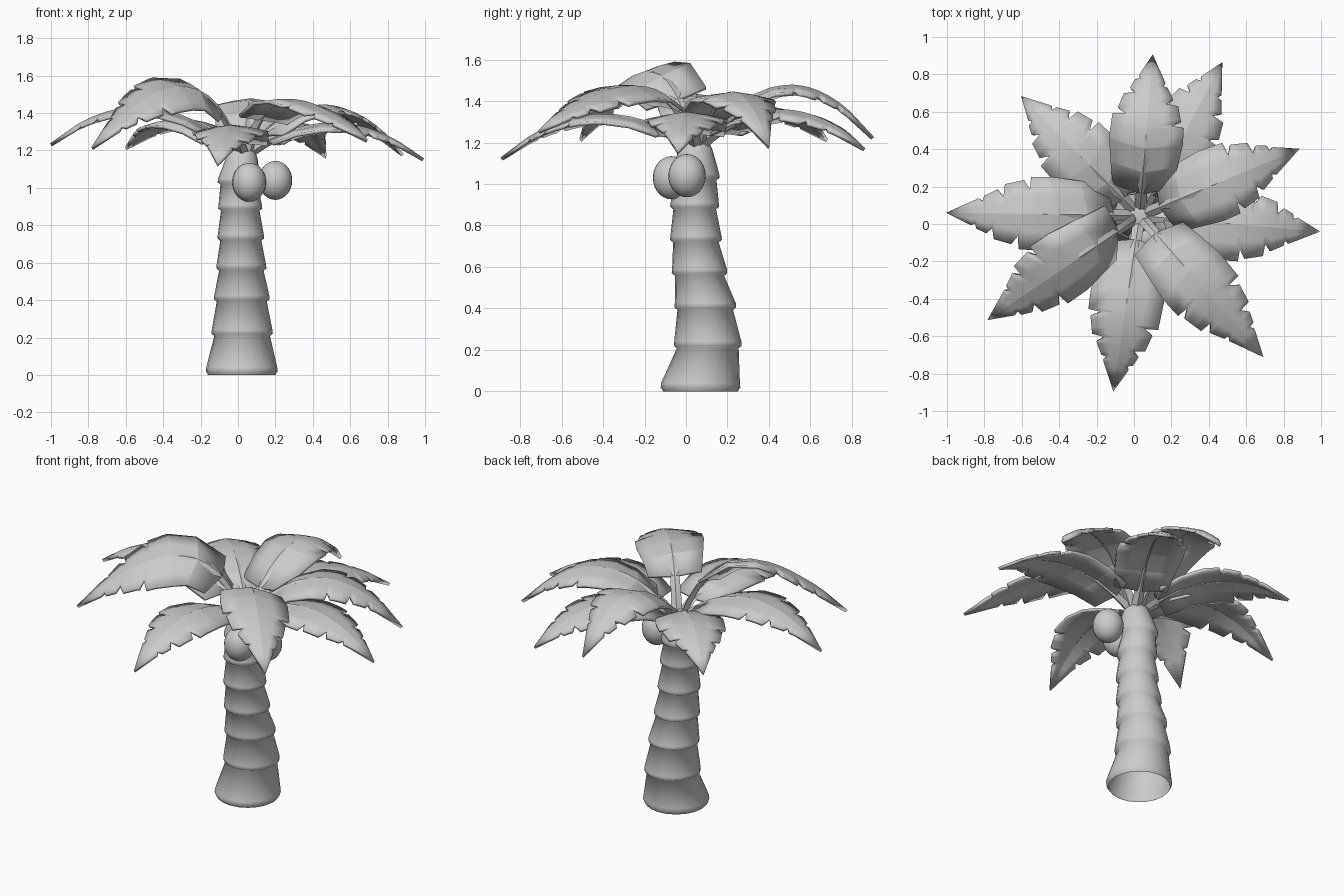
import bpy, bmesh, math
from mathutils import Vector, Matrix

if "Cube" in bpy.data.objects:
    bpy.data.objects.remove(bpy.data.objects["Cube"])


def finish(name, bm, angle=35):
    bmesh.ops.recalc_face_normals(bm, faces=bm.faces)
    me = bpy.data.meshes.new(name)
    bm.to_mesh(me)
    bm.free()
    ob = bpy.data.objects.new(name, me)
    bpy.context.collection.objects.link(ob)
    bpy.ops.object.select_all(action='DESELECT')
    ob.select_set(True)
    bpy.context.view_layer.objects.active = ob
    bpy.ops.object.shade_smooth_by_angle(angle=math.radians(angle))
    return ob


def loft(bm, rings, cap_end=True):
    """Skin a list of rings of points into a tube."""
    vs = [[bm.verts.new(p) for p in r] for r in rings]
    n = len(vs[0])
    for a, b in zip(vs, vs[1:]):
        for i in range(n):
            j = (i + 1) % n
            bm.faces.new((a[i], a[j], b[j], b[i]))
    if cap_end:
        bm.faces.new(vs[-1])


# Trunk: stacked flaring segments, each (z, centre x, centre y, radius) at its base
segs = [(0.02, .020, .070, .192), (.22, .022, .105, .164), (.405, .020, .093, .149),
        (.57, .018, .065, .134), (.73, .015, .048, .125), (.89, .012, .042, .118),
        (1.03, .005, .048, .114), (1.17, .02, .045, .10)]


def ring(z, cx, cy, r, n=20):
    return [(cx + r * math.cos(2 * math.pi * i / n), cy + r * math.sin(2 * math.pi * i / n), z)
            for i in range(n)]


bm = bmesh.new()
rings = [ring(0, .02, .07, .18)]
for a, b in zip(segs, segs[1:]):
    rings.append(ring(*a))
    rings.append(ring(a[0] + .02, a[1], a[2], a[3] - .002))
    rings.append(ring(b[0] - .012, b[1], b[2], b[3] - .015))
rings += [ring(1.195, .02, .045, .07), ring(1.205, .02, .045, .04)]
loft(bm, rings)
finish("trunk", bm, 80)

# Coconuts
for i, c in enumerate([(.06, -.07, 1.03), (.20, .005, 1.04)]):
    bm = bmesh.new()
    bmesh.ops.create_uvsphere(bm, u_segments=24, v_segments=14, radius=1)
    bm.transform(Matrix.Translation(c) @ Matrix.Diagonal((.09, .09, .104, 1)))
    finish(f"coconut_{i + 1}", bm, 60)

# Fronds: blade half-width along the rib, with torn notches on each side
LEFT = [(.11, .150), (.25, .17), (.42, .188), (.585, .180), (.60, .110), (.63, .155),
        (.73, .130), (.745, .070), (.775, .100), (.83, .078), (.84, .05), (.86, .06), (1, 0)]
RIGHT = [(.11, .150), (.25, .172), (.40, .190), (.52, .188), (.535, .125), (.56, .172),
         (.67, .150), (.685, .085), (.715, .122), (.79, .088), (.80, .06), (.82, .075), (1, 0)]
HUB = Vector((.03, .045, 1.18))


def width(table, t):
    for (a, wa), (b, wb) in zip(table, table[1:]):
        if t <= b:
            return wa + (wb - wa) * max(0, t - a) / (b - a)
    return 0


def frond(name, tip, mid_z, roll=0, reach=.45, start=.11, size=1):
    tip = Vector(tip)
    out = Vector((tip.x - HUB.x, tip.y - HUB.y, 0)).normalized()
    p0 = HUB + out * .03
    mid = p0.lerp(tip, reach)
    mid.z = mid_z
    ctrl = (mid - .3025 * p0 - .2025 * tip) / .495
    power = 1 if start < .15 else .8

    def at(t):
        p = (1 - t) ** 2 * p0 + 2 * t * (1 - t) * ctrl + t * t * tip
        tan = (2 * (1 - t) * (ctrl - p0) + 2 * t * (tip - ctrl)).normalized()
        side = out.cross(Vector((0, 0, 1)))
        rot = Matrix.Rotation(math.radians(-roll) * (1 - t ** 3), 3, tan)
        side = rot @ side
        nrm = side.cross(tan).normalized()
        return p, side, nrm

    # blade: centre line plus inner and outer points each side, edges swept to the tip
    bm = bmesh.new()
    rows = []
    for t in sorted({k for k, _ in LEFT + RIGHT}):
        u = start + (1 - start) * ((t - .11) / .89) ** power
        pts = []
        for sgn, tab in ((-1, LEFT), (1, RIGHT)):
            w = width(tab, t) * size
            for f in (1, .5):
                p, s, n = at(min(1, u + .18 * w * f))
                pts.append(p + s * sgn * w * f - n * w * f * (.10 + .08 * f))
        if t == 1:
            rows.append([bm.verts.new(tip)] * 5)
        else:
            rows.append([bm.verts.new(q) for q in (pts[0], pts[1], at(u)[0], pts[3], pts[2])])
    for a, b in zip(rows, rows[1:]):
        for i in range(4):
            f = (a[i], a[i + 1], b[i + 1], b[i])
            bm.faces.new(f[:3] if b[i] is b[i + 1] else f)
    ob = finish(name + "_blade", bm, 11)
    sol = ob.modifiers.new("thickness", 'SOLIDIFY')
    sol.thickness = .018
    sol.offset = 0

    # stem and rib: four-sided tapering tube under the blade
    bm = bmesh.new()
    rings = []
    for k in range(13):
        t = k / 12 * .96
        p, s, n = at(t)
        r = .030 * (1 - t) + .003
        rings.append([p + s * r, p + n * r * .45, p - s * r, p - n * r * .7])
    loft(bm, rings)
    finish(name + "_stem", bm, 30)


# (tip, rib height near the middle, roll, how far out the middle lies, blade start)
fronds = [((-1.0, .06, 1.23), 1.42, 0, .45, .11), ((-.60, .68, 1.21), 1.36, 0, .45, .11),
          ((.10, .90, 1.22), 1.465, 0, .45, .11), ((.47, .86, 1.165), 1.35, 0, .45, .11),
          ((.88, .40, 1.175), 1.435, 0, .43, .11), ((.99, -.04, 1.15), 1.34, 0, .45, .11),
          ((.69, -.71, 1.25), 1.46, 10, .28, .22), ((-.11, -.89, 1.12), 1.33, 0, .45, .11),
          ((-.78, -.51, 1.21), 1.53, 30, .33, .20)]
for i, (tip, mz, roll, reach, start) in enumerate(fronds):
    frond(f"frond_{i + 1}", tip, mz, roll, reach, start, 1.04)
